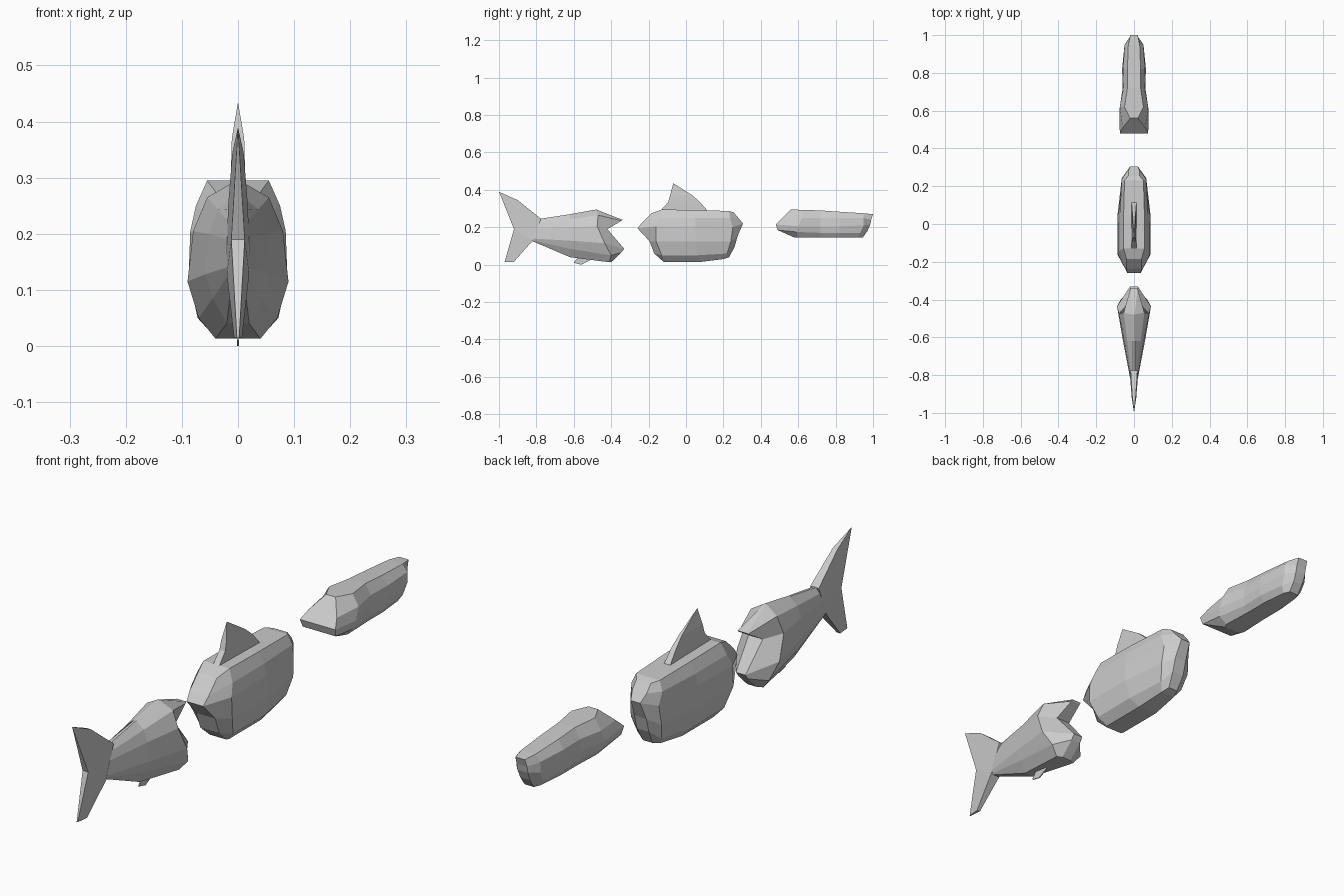
import bpy, bmesh

if "Cube" in bpy.data.objects:
    bpy.data.objects.remove(bpy.data.objects["Cube"], do_unlink=True)

grey = bpy.data.materials.new("pale grey")
grey.use_nodes = True
colour = (0.6, 0.6, 0.6, 1)
grey.diffuse_color = colour
grey.node_tree.nodes["Principled BSDF"].inputs["Base Color"].default_value = colour


def shell(name, rows):
    """Closed symmetric solid: rows run top to bottom, each a lengthwise
    strip of (y, half width, z); the rim is bridged to its mirror image."""
    bm = bmesh.new()
    n, m = len(rows), len(rows[0])
    sides = [[[bm.verts.new((s * x, y, z)) for y, x, z in row] for row in rows]
             for s in (1, -1)]
    for g in sides:
        for r in range(n - 1):
            for c in range(m - 1):
                bm.faces.new((g[r][c], g[r][c + 1], g[r + 1][c + 1], g[r + 1][c]))
    rim = ([(0, c) for c in range(m)] + [(r, m - 1) for r in range(1, n)]
           + [(n - 1, c) for c in range(m - 2, -1, -1)]
           + [(r, 0) for r in range(n - 2, 0, -1)])
    a, b = sides
    for (r, c), (q, d) in zip(rim, rim[1:] + rim[:1]):
        bm.faces.new((a[r][c], a[q][d], b[q][d], b[r][c]))
    bmesh.ops.remove_doubles(bm, verts=bm.verts, dist=0.0005)
    bmesh.ops.recalc_face_normals(bm, faces=bm.faces)
    me = bpy.data.meshes.new(name)
    bm.to_mesh(me)
    bm.free()
    me.materials.append(grey)
    ob = bpy.data.objects.new(name, me)
    bpy.context.collection.objects.link(ob)
    return ob


# Tail section, tapering back to the fin, notched at its inner end
shell("tail_body", [
    [(-.78, .006, .245), (-.62, .004, .27), (-.48, .003, .295), (-.34, .02, .24)],
    [(-.79, .015, .22), (-.62, .036, .243), (-.47, .055, .265), (-.345, .02, .235)],
    [(-.80, .02, .19), (-.62, .052, .20), (-.475, .08, .205), (-.42, .03, .19)],
    [(-.82, .02, .14), (-.62, .058, .128), (-.435, .09, .115), (-.33, .02, .085)],
    [(-.82, .015, .13), (-.62, .045, .085), (-.40, .07, .05), (-.345, .02, .065)],
    [(-.82, .01, .125), (-.62, .02, .04), (-.41, .04, .013), (-.40, .02, .013)],
])

# Forked tail fin
shell("tail_fin", [
    [(-1.0, .0, .39), (-.90, .01, .345)],
    [(-.92, .012, .19), (-.775, .018, .245)],
    [(-.92, .012, .19), (-.82, .02, .128)],
    [(-.97, .002, .015), (-.92, .007, .015)],
])

# Small belly fin
shell("belly_fin", [
    [(-.57, .002, .05), (-.49, .002, .035)],
    [(-.60, .002, .01), (-.56, .002, .0)],
])

# Thick middle section
shell("middle_body", [
    [(-.185, .04, .275), (-.13, .055, .295), (.05, .055, .292), (.23, .05, .287), (.255, .03, .28)],
    [(-.235, .04, .225), (-.14, .075, .25), (.05, .075, .25), (.235, .065, .25), (.28, .03, .25)],
    [(-.26, .035, .195), (-.16, .085, .205), (.05, .083, .205), (.25, .06, .20), (.305, .02, .22)],
    [(-.195, .04, .125), (-.16, .088, .125), (.05, .087, .125), (.24, .065, .125), (.275, .025, .15)],
    [(-.17, .04, .06), (-.13, .07, .05), (.06, .072, .05), (.22, .05, .06), (.26, .025, .095)],
    [(-.12, .035, .015), (-.11, .04, .015), (.08, .04, .015), (.2, .03, .03), (.23, .02, .04)],
])

# Swept back fin
shell("back_fin", [
    [(-.068, .0, .435), (-.067, .0, .435)],
    [(-.085, .011, .37), (.035, .006, .37)],
    [(-.095, .012, .335), (.075, .01, .335)],
    [(-.135, .013, .29), (.115, .013, .288)],
])

# Slimmer head section with a wedge at its inner end
shell("head_body", [
    [(.56, .02, .295), (.62, .05, .293), (.72, .035, .29), (.82, .035, .283), (.95, .03, .275), (1.0, .02, .27)],
    [(.51, .06, .245), (.62, .075, .25), (.72, .055, .25), (.82, .058, .25), (.95, .05, .25), (.99, .022, .24)],
    [(.48, .075, .215), (.6, .078, .205), (.72, .06, .205), (.82, .063, .205), (.95, .05, .21), (.985, .022, .215)],
    [(.49, .07, .185), (.59, .07, .175), (.72, .055, .17), (.82, .058, .17), (.93, .045, .17), (.97, .02, .18)],
    [(.58, .035, .145), (.6, .045, .145), (.72, .04, .145), (.82, .04, .145), (.92, .03, .145), (.945, .02, .145)],
])
